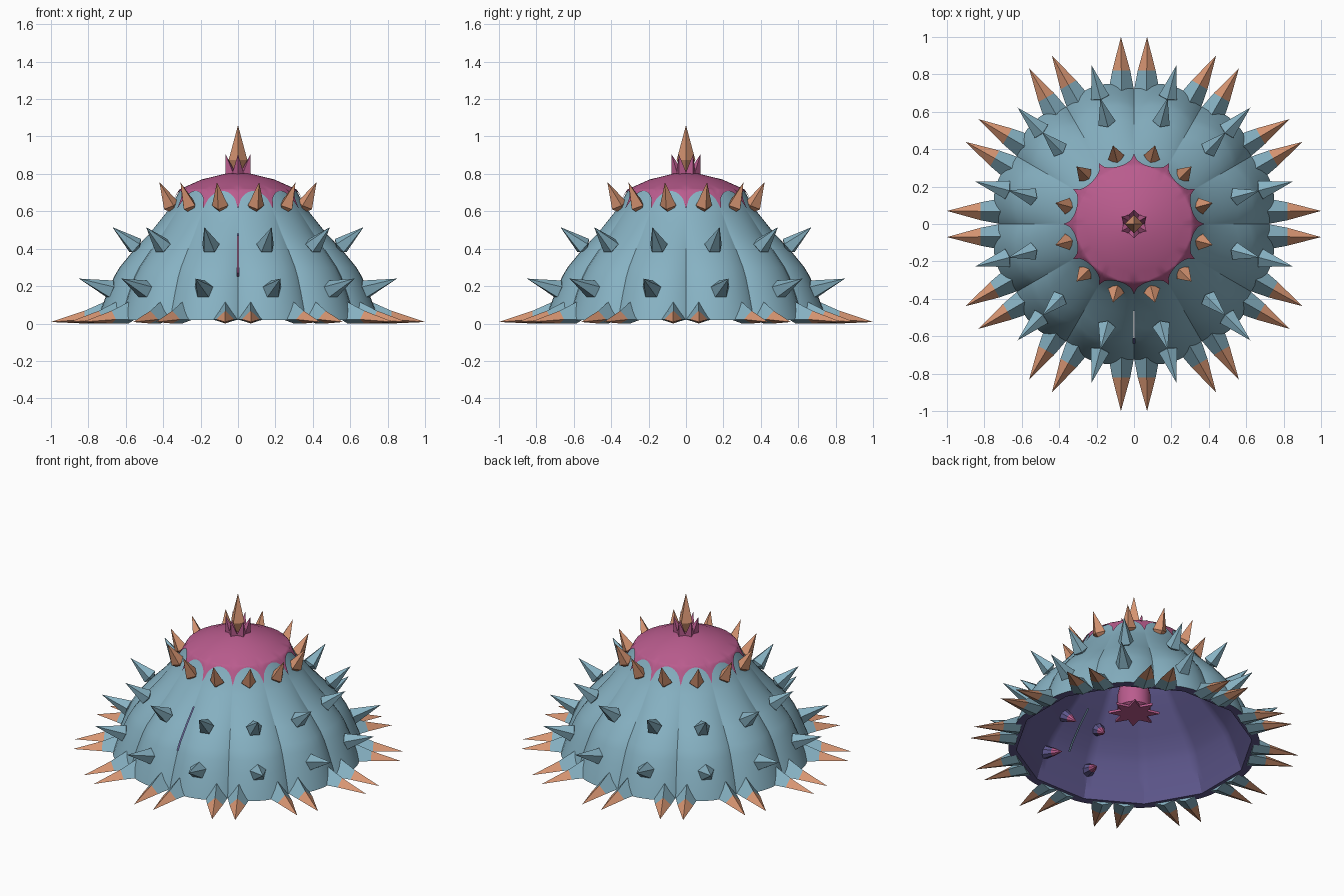
import bpy, math
from mathutils import Vector

if "Cube" in bpy.data.objects:
    bpy.data.objects.remove(bpy.data.objects["Cube"])

def material(name, rgb):
    m = bpy.data.materials.new(name)
    m.diffuse_color = (*rgb, 1)
    m.use_nodes = True
    m.node_tree.nodes["Principled BSDF"].inputs["Base Color"].default_value = m.diffuse_color
    return m

BLUE = material("dusty blue", (0.242, 0.445, 0.546))
PINK = material("raspberry pink", (0.49, 0.107, 0.27))
ORANGE = material("apricot", (0.69, 0.305, 0.17))
PURPLE = material("dark violet", (0.114, 0.098, 0.27))

# outer profile of the dome, (radius, height) from the apex down
PROFILE = [(0, .80), (.06, .797), (.19, .765), (.31, .712), (.37, .61), (.405, .57), (.48, .48),
           (.57, .39), (.645, .30), (.675, .25), (.71, .17), (.745, .08), (.765, .02)]

def height(r):
    for (r0, z0), (r1, z1) in zip(PROFILE, PROFILE[1:]):
        if r <= r1:
            return z0 + (z1 - z0) * (r - r0) / (r1 - r0)
    return PROFILE[-1][1]

def make(name, verts, faces, mats, index=None, smooth=False):
    me = bpy.data.meshes.new(name)
    me.from_pydata([tuple(v) for v in verts], [], faces)
    for m in mats:
        me.materials.append(m)
    if index:
        for p, i in zip(me.polygons, index):
            p.material_index = i
    me.validate()
    ob = bpy.data.objects.new(name, me)
    bpy.context.collection.objects.link(ob)
    if smooth:
        bpy.ops.object.select_all(action='DESELECT')
        ob.select_set(True)
        bpy.context.view_layer.objects.active = ob
        bpy.ops.object.shade_smooth_by_angle(angle=math.radians(28))
    return ob

def polar(r, a, z):
    return Vector((r * math.cos(a), r * math.sin(a), z))

# ---- ribbed dome: outer skin, rim and inner lining in one shell, slit at the front
STEPS = [0, .025, .2, .5, .8, 1, 1.2, 1.5, 1.8, 1.975]
angles = [math.radians(15 * (2 * k + s)) for k in range(12) for s in STEPS]
ts = [min(s, 2 - s) for k in range(12) for s in STEPS]
N = len(angles)
rows = [[], []]
verts, faces, index = [], [], []
for r, z in PROFILE[1:]:                       # outer skin with grooves every 30 degrees
    depth = .055 * min(1, max(0, (r - .36) / .22))
    for a, t in zip(angles, ts):
        verts.append(polar(r * (1 - depth * (1 - t) ** 2.5), a, z))
nr = len(PROFILE) - 1
for r, z in reversed(PROFILE[1:]):             # inner lining, twelve flat sides
    for a, t in zip(angles, ts):
        rad = (r - .012) * .935 * math.cos(math.radians(15)) / math.cos(math.radians(15 * t))
        rad *= 1.02
        verts.append(polar(rad, a, max(.02, z - .03 * (1 - r / .8))))
for j in range(2 * nr - 1):
    for i in range(N):
        k = (i + 1) % N
        z = (verts[j * N + i].z + verts[(j + 1) * N + i].z) / 2
        at_front = abs(math.degrees(angles[i]) - 270) < .5 and i % 10 in (0, 9)
        if at_front and .25 < z < .48:
            continue
        faces.append((j * N + i, (j + 1) * N + i, (j + 1) * N + k, j * N + k))
        index.append(0 if j < nr - 1 else 1)
faces.append(tuple(range(N)))
index.append(0)
faces.append(tuple(reversed(range((2 * nr - 1) * N, 2 * nr * N))))
index.append(1)
make("ribbed_dome", verts, faces, [BLUE, PURPLE], index, True)

# ---- scalloped cap lying on the dome, cut away around each cap thorn
verts, faces = [Vector((0, 0, .806))], []
M, R = 144, [.06, .12, .19, .25, .30]
for row in range(len(R) + 3):
    for i in range(M):
        u = abs((i % 12) - 6) / 6              # 0 at a notch, 1 at a point
        edge = .315 + .057 * (1 - math.sqrt(max(0, 1 - u * u)))
        r = R[row] if row < len(R) else .30 + (edge - .30) * (row - len(R) + 1) / 3
        verts.append(polar(r + .004, 2 * math.pi * i / M, height(r) + .005))
for i in range(M):
    k = (i + 1) % M
    faces.append((0, 1 + i, 1 + k))
    for j in range(len(R) + 2):
        faces.append((1 + j * M + i, 1 + (j + 1) * M + i, 1 + (j + 1) * M + k, 1 + j * M + k))
make("scalloped_cap", verts, faces, [PINK], None, True)

# ---- helper: pointed thorn along an axis, rings given as (position, radius)
def thorn(name, base, tip, rings, sides, mats, tip_from=None, turn=0, smooth=False):
    axis = tip - base
    d = axis.normalized()
    side = Vector((0, 0, 1)).cross(d)
    side = side.normalized() if side.length > 1e-4 else Vector((1, 0, 0))
    up = d.cross(side)
    verts, faces, index = [base], [], []
    for f, r in rings:
        for i in range(sides):
            a = turn + 2 * math.pi * i / sides
            verts.append(base + axis * f + (side * math.cos(a) + up * math.sin(a)) * r)
    verts.append(tip)
    last = 1 + (len(rings) - 1) * sides
    for i in range(sides):
        k = (i + 1) % sides
        faces.append((0, 1 + k, 1 + i))
        index.append(0)
        for j in range(len(rings) - 1):
            o = 1 + j * sides
            faces.append((o + i, o + k, o + sides + k, o + sides + i))
            index.append(1 if tip_from is not None and j >= tip_from else 0)
        faces.append((last + i, last + k, len(verts) - 1))
        index.append(1 if tip_from is not None else 0)
    return make(name, verts, faces, mats, index, smooth)

# ---- three rings of thorns on the middle of each rib
for k in range(12):
    a = math.radians(15 + 30 * k)
    thorn("lower_thorn", polar(.675, a, .17), polar(.88, a, .24), [(.15, .052)], 5, [BLUE], turn=math.pi / 2)
    thorn("upper_thorn", polar(.545, a, .395), polar(.695, a, .515), [(.15, .05)], 5, [BLUE], turn=math.pi / 2)
    thorn("cap_thorn", polar(.345, a, .585), polar(.435, a, .755), [(.27, .045)], 4, [ORANGE])

# ---- pairs of flat spikes around the rim, beside every groove
for k in range(12):
    a = math.radians(30 * k)
    u, w = polar(1, a, 0), polar(1, a + math.pi / 2, 0)
    for s in (-1, 1):
        verts = []
        for along, half, top in ((.715, .068, .115), (.82, .048, .068)):
            for x, z in ((-half, .022), (0, 0), (half, .022), (0, top)):
                verts.append(u * along + w * (s * .068 + x) + Vector((0, 0, z)))
        verts.append(u + w * s * .07 + Vector((0, 0, .008)))
        faces = [(3, 2, 1, 0)]
        faces += [(i, (i + 1) % 4, 4 + (i + 1) % 4, 4 + i) for i in range(4)]
        faces += [(4 + i, 4 + (i + 1) % 4, 8) for i in range(4)]
        make("rim_spike", verts, faces, [BLUE, ORANGE], [0] * 5 + [1] * 4)

# ---- top spike in a small crown
thorn("top_spike", Vector((0, 0, .77)), Vector((0, 0, 1.06)), [(.36, .05)], 4, [ORANGE])
for k in range(6):
    a = math.radians(30 + 60 * k)
    thorn("crown_petal", polar(.04, a, .78), polar(.077, a, .905), [(.2, .03)], 4, [PINK])

# ---- four inner fangs on the two front ribs
for a in (math.radians(255), math.radians(285)):
    for b, t in (((.665, .19), (.53, .15)), ((.525, .405), (.425, .325))):
        thorn("inner_fang", polar(b[0], a, b[1]), polar(t[0], a, t[1]),
              [(.05, .042), (.5, .026), (.51, .026)], 8, [PURPLE, PINK], 1, 0, True)

# ---- hanging stalk under the dome with a star at its end
S = 24
verts = [polar(r, 2 * math.pi * i / S, z) for r, z in ((.06, .77), (.07, .5), (.1, .37), (.1, .27), (.07, .25))
         for i in range(S)]
faces = [(j * S + i, (j + 1) * S + i, (j + 1) * S + (i + 1) % S, j * S + (i + 1) % S)
         for j in range(4) for i in range(S)]
faces += [tuple(range(S)), tuple(reversed(range(4 * S, 5 * S)))]
make("hanging_stalk", verts, faces, [PINK], None, True)
verts = [polar(.155 if i % 2 == 0 else .085, math.radians(52 + 22.5 * i), z)
         for z in (.255, .24) for i in range(16)]
faces = [tuple(range(16)), tuple(reversed(range(16, 32)))]
faces += [(i, 16 + i, 16 + (i + 1) % 16, (i + 1) % 16) for i in range(16)]
make("stalk_star", verts, faces, [PINK])
